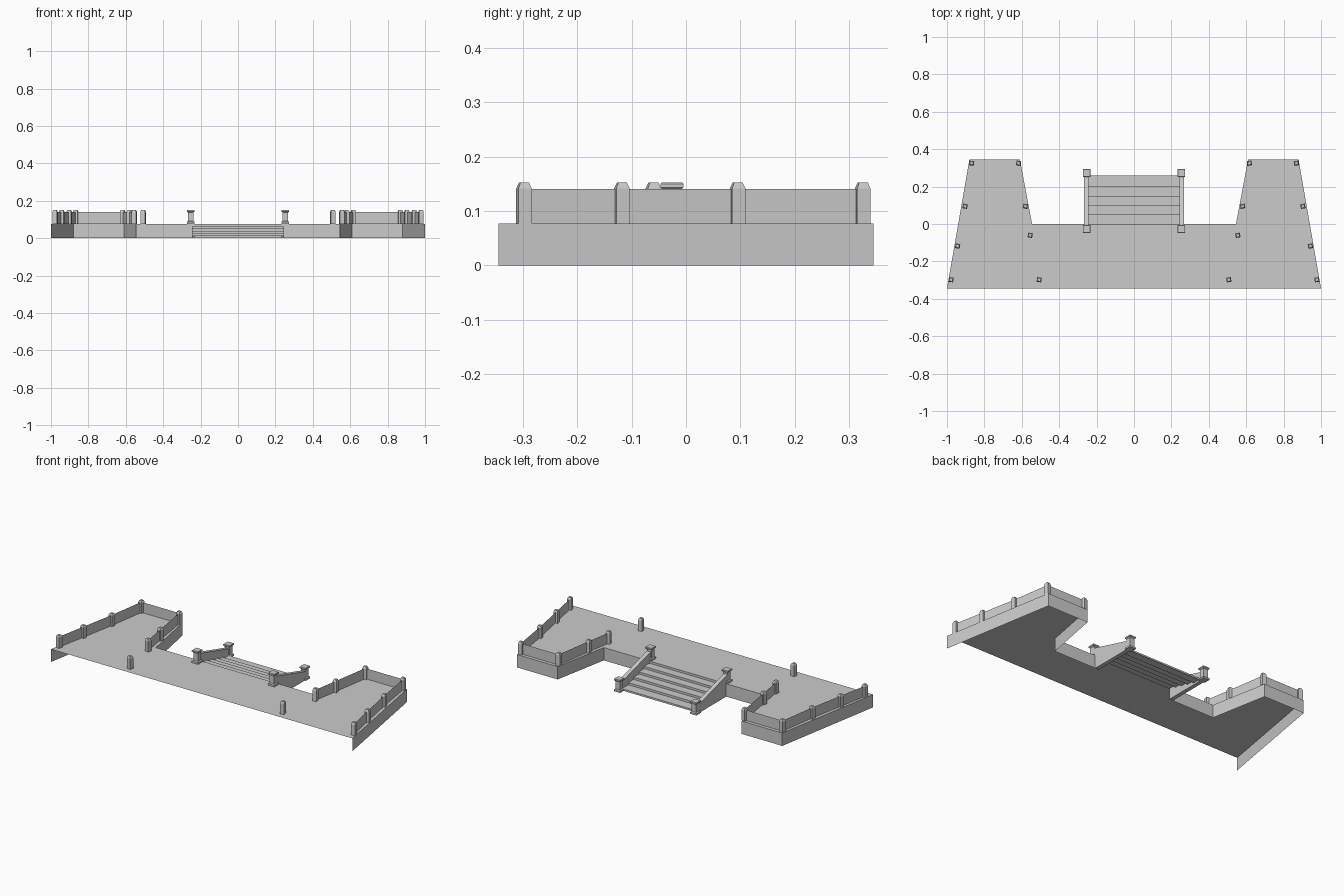
import bpy, bmesh, math

if "Cube" in bpy.data.objects:
    bpy.data.objects.remove(bpy.data.objects["Cube"])

TOP = 0.077      # deck height
FENCE = 0.14     # top of the fence panels

stone = bpy.data.materials.new("pale grey stone")
stone.diffuse_color = (0.6, 0.6, 0.6, 1)
stone.use_nodes = True
stone.node_tree.nodes["Principled BSDF"].inputs["Base Color"].default_value = stone.diffuse_color


def finish(name, bm):
    mesh = bpy.data.meshes.new(name)
    bm.to_mesh(mesh)
    bm.free()
    mesh.materials.append(stone)
    obj = bpy.data.objects.new(name, mesh)
    bpy.context.collection.objects.link(obj)
    return obj


def ribbon(name, path, z0, z1):
    """Upright sheet along an open path."""
    bm = bmesh.new()
    low = [bm.verts.new((x, y, z0)) for x, y in path]
    high = [bm.verts.new((x, y, z1)) for x, y in path]
    for i in range(len(path) - 1):
        bm.faces.new((low[i], low[i + 1], high[i + 1], high[i]))
    return finish(name, bm)


def tower(name, x, y, rings, turn=0):
    """Square post made of stacked (z, half width) rings."""
    bm = bmesh.new()
    loops = []
    for z, h in rings:
        loop = []
        for a, b in ((-1, -1), (1, -1), (1, 1), (-1, 1)):
            px, py = a * h, b * h
            loop.append(bm.verts.new((x + px * math.cos(turn) - py * math.sin(turn),
                                      y + px * math.sin(turn) + py * math.cos(turn), z)))
        loops.append(loop)
    bm.faces.new(loops[0][::-1])
    bm.faces.new(loops[-1])
    for lo, hi in zip(loops, loops[1:]):
        for i in range(4):
            j = (i + 1) % 4
            bm.faces.new((lo[i], lo[j], hi[j], hi[i]))
    return finish(name, bm)


def extrude_x(name, profile, x0, x1, closed):
    """Sweep a (y, z) profile across x."""
    bm = bmesh.new()
    a = [bm.verts.new((x0, y, z)) for y, z in profile]
    b = [bm.verts.new((x1, y, z)) for y, z in profile]
    n = len(profile)
    for i in range(n if closed else n - 1):
        j = (i + 1) % n
        bm.faces.new((a[i], b[i], b[j], a[j]))
    if closed:
        bm.faces.new(a)
        bm.faces.new(b[::-1])
        bmesh.ops.recalc_face_normals(bm, faces=bm.faces)
    return finish(name, bm)


# deck: one flat sheet with two wings reaching back
half = [(1, -0.345), (0.88, 0.345), (0.61, 0.345), (0.545, 0)]
outline = half + [(-x, y) for x, y in reversed(half)]
bm = bmesh.new()
bm.faces.new([bm.verts.new((x, y, TOP)) for x, y in outline])
finish("deck", bm)

fence_posts = [(0.978, -0.298), (0.943, -0.118), (0.903, 0.095), (0.868, 0.325),
               (0.617, 0.325), (0.581, 0.095), (0.555, -0.06)]

for s, side in ((1, "right"), (-1, "left")):
    def order(path):
        path = [(s * x, y) for x, y in path]
        return path if s > 0 else path[::-1]

    # skirt below the deck, open at the front and at the stairs
    ribbon(side + "_skirt", order(half + [(0.245, 0)]), 0, TOP)
    # fence panels and bevel-topped posts
    ribbon(side + "_fence", order(fence_posts), TOP, FENCE)
    for x, y in fence_posts + [(0.507, -0.298)]:
        tower(side + "_fence_post", s * x, y,
              [(TOP, 0.0125), (0.141, 0.0125), (0.152, 0.008)], s * math.radians(10))
    # stair newel posts with base and cap
    for y, z in ((-0.026, TOP), (0.272, 0)):
        tower(side + "_newel_post", s * 0.253, y,
              [(z, 0.021), (z + 0.01, 0.021), (z + 0.014, 0.015), (z + 0.061, 0.015),
               (z + 0.066, 0.021), (z + 0.073, 0.021), (z + 0.075, 0.019)])
    # sloping stair side wall
    xs = sorted((s * 0.243, s * 0.267))
    extrude_x(side + "_stair_wall",
              [(-0.015, TOP), (0, TOP), (0, 0), (0.265, 0), (0.265, 0.05), (-0.015, 0.128)],
              xs[0], xs[1], True)

# stairs: thin zigzag of treads and risers
zigzag = [(0, TOP)]
for i in range(5):
    z = TOP * (4.8 - i) / 5.8
    y = 0.05 * i
    zigzag += [(y, z), (0.26 if i == 4 else y + 0.05, z)]
zigzag.append((0.26, 0))
extrude_x("stairs", zigzag, -0.245, 0.245, False)
